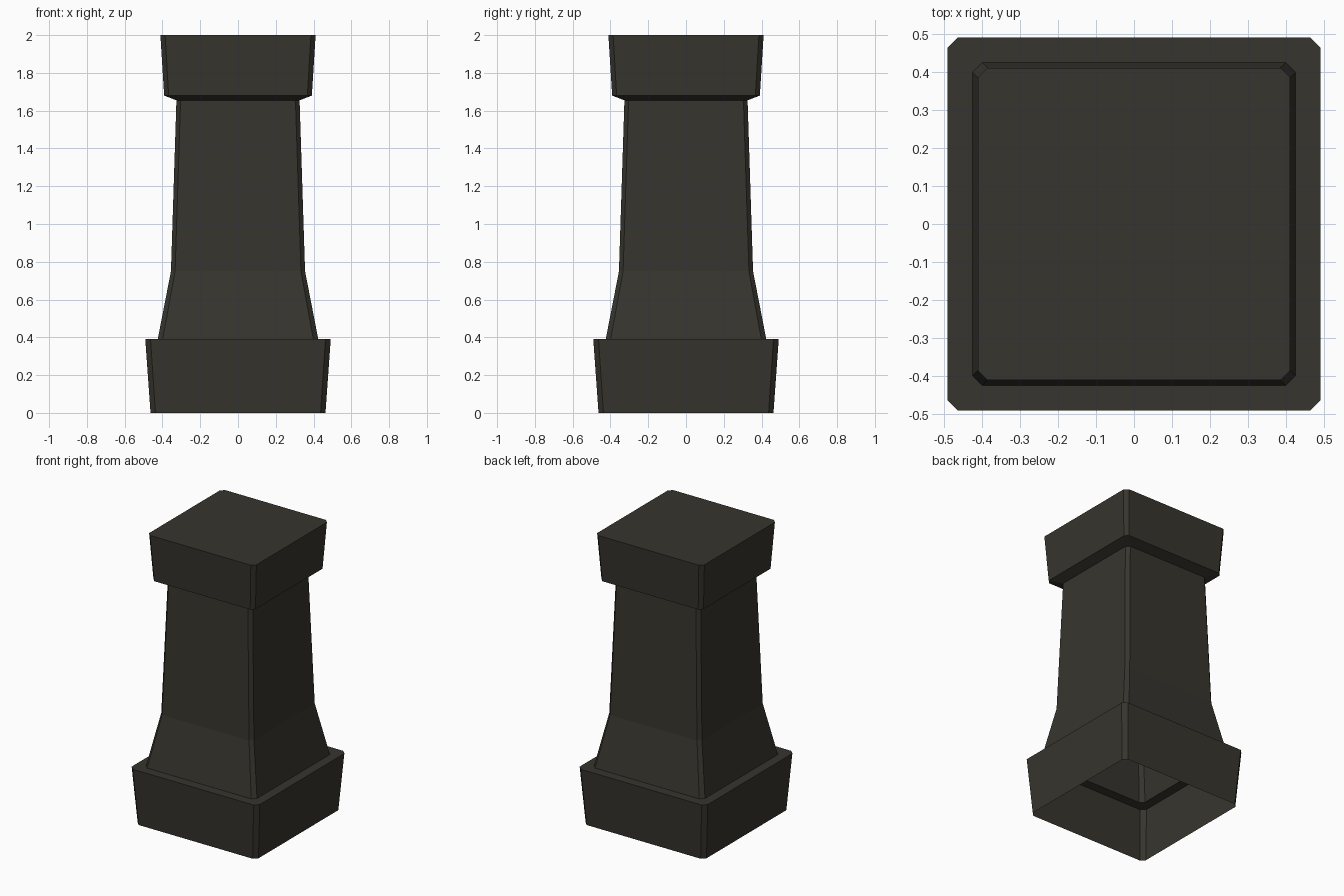
import bpy, bmesh

if "Cube" in bpy.data.objects:
    bpy.data.objects.remove(bpy.data.objects["Cube"])

stone = bpy.data.materials.new("dark stone")
stone.diffuse_color = (0.037, 0.035, 0.027, 1)
stone.use_nodes = True
stone.node_tree.nodes["Principled BSDF"].inputs["Base Color"].default_value = stone.diffuse_color


def ring(bm, z, half, cut):
    """Square ring with chamfered corners."""
    a, b = half, half - cut
    pts = [(b, -a), (a, -b), (a, b), (b, a), (-b, a), (-a, b), (-a, -b), (-b, -a)]
    return [bm.verts.new((x, y, z)) for x, y in pts]


def stacked_shell(name, levels, close_top=False):
    """Thin shell through (z, half width, chamfer) levels, open underneath."""
    bm = bmesh.new()
    rings = [ring(bm, *lv) for lv in levels]
    for lo, hi in zip(rings, rings[1:]):
        for i in range(8):
            j = (i + 1) % 8
            bm.faces.new((lo[i], lo[j], hi[j], hi[i]))
    if close_top:
        bm.faces.new(rings[-1])
    mesh = bpy.data.meshes.new(name)
    bm.to_mesh(mesh)
    bm.free()
    mesh.materials.append(stone)
    obj = bpy.data.objects.new(name, mesh)
    bpy.context.collection.objects.link(obj)
    return obj


# Hollow plinth with its upper ledge
stacked_shell("base", [(0, 0.463, 0.026), (0.39, 0.491, 0.028), (0.39, 0.425, 0.026)])
# Tapered shaft with flared foot
stacked_shell("shaft", [(0.39, 0.425, 0.026), (0.75, 0.355, 0.022), (1.655, 0.326, 0.022)])
# Cap with sloped underside and flat top
stacked_shell("cap", [(1.655, 0.326, 0.022), (1.68, 0.391, 0.024), (2.0, 0.411, 0.025)], close_top=True)
